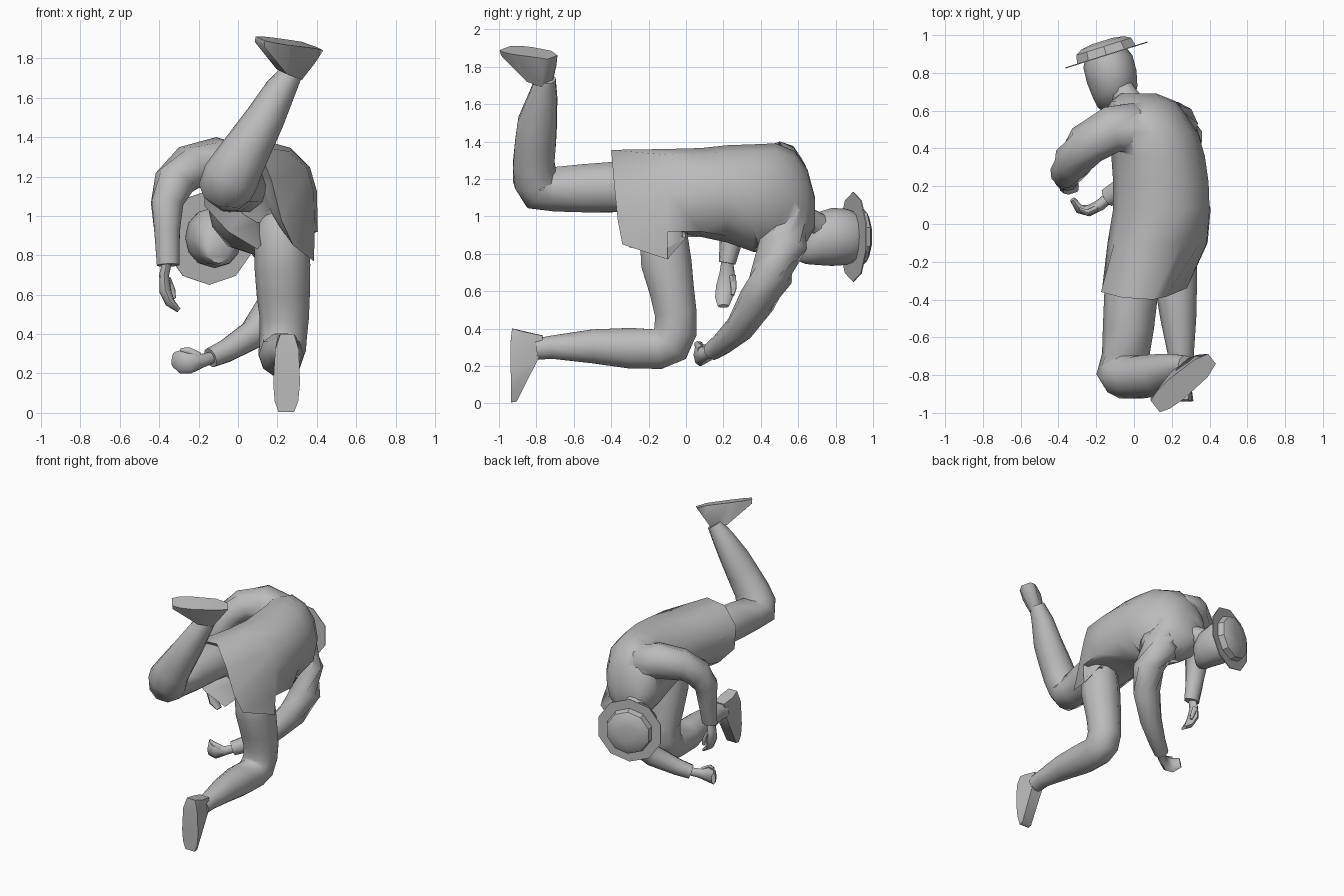
import bpy, bmesh, math
from mathutils import Vector, Matrix

grey = bpy.data.materials.new("plain_grey")
grey.diffuse_color = (0.5, 0.5, 0.5, 1)


def finish(name, bm, angle):
    bmesh.ops.recalc_face_normals(bm, faces=bm.faces)
    me = bpy.data.meshes.new(name)
    bm.to_mesh(me)
    bm.free()
    me.materials.append(grey)
    for p in me.polygons:
        p.use_smooth = True
    me.set_sharp_from_angle(angle=math.radians(angle))
    ob = bpy.data.objects.new(name, me)
    bpy.context.collection.objects.link(ob)
    return ob


def skin(name, rings, cap_start=True, cap_end=True, angle=50):
    """Join rings of points into one surface."""
    bm = bmesh.new()
    vs = [[bm.verts.new(p) for p in ring] for ring in rings]
    n = len(vs[0])
    for a, b in zip(vs, vs[1:]):
        for i in range(n):
            j = (i + 1) % n
            bm.faces.new((a[i], a[j], b[j], b[i]))
    if cap_start:
        bm.faces.new(vs[0])
    if cap_end:
        bm.faces.new(vs[-1])
    return finish(name, bm, angle)


def tube(name, path, side=(1, 0, 0), n=10, axis=None, angle=60, cap=True):
    """Loft round or oval rings (x, y, z, radius, second radius) along a path."""
    pts = [Vector(p[:3]) for p in path]
    rings = []
    for i, p in enumerate(path):
        if axis:
            t = Vector(axis).normalized()
        else:
            ahead = (pts[min(i + 1, len(pts) - 1)] - pts[i]).normalized()
            behind = (pts[i] - pts[max(i - 1, 0)]).normalized()
            t = (ahead + behind).normalized()
        u = Vector(side)
        u = (u - t * u.dot(t)).normalized()
        v = t.cross(u)
        ru, rv = p[3], p[-1]
        rings.append([pts[i] + u * ru * math.cos(k * math.tau / n)
                      + v * rv * math.sin(k * math.tau / n) for k in range(n)])
    return skin(name, rings, cap_start=cap, angle=angle)


# Coat: shaped hem, then oval sections (y, x min, x max, z min, z max)
hem = [(.10, -.40, 1.355), (.17, -.385, 1.18), (.22, -.365, .98), (.28, -.34, .85),
       (.385, -.10, .77), (.32, .0, .885), (.15, -.02, .9), (.10, -.30, .83),
       (-.05, -.33, .92), (-.17, -.35, 1.05), (-.175, -.36, 1.22), (-.06, -.39, 1.34)]
sections = [(-.10, -.14, .385, .89, 1.36), (.08, -.11, .40, .89, 1.365),
            (.22, -.11, .395, .86, 1.38), (.36, -.12, .375, .81, 1.385),
            (.48, -.15, .34, .80, 1.39), (.58, -.16, .275, .81, 1.35),
            (.65, -.12, .22, .87, 1.25), (.69, -.07, .12, .94, 1.10)]
seat = Vector((.1, -.05, 1.1))
rings = [[Vector(p).lerp(seat, .5) for p in hem], [Vector(p) for p in hem]]
for y, x0, x1, z0, z1 in sections:
    ring = []
    for k in range(12):
        a = k * math.tau / 12
        ring.append(Vector(((x0 + x1) / 2 + (x1 - x0) / 2 * math.sin(a), y,
                            (z0 + z1) / 2 + (z1 - z0) / 2 * math.cos(a))))
    if y < .1:  # coat skirt drapes over the kneeling thigh
        ring[4] += Vector((.04, 0, -.09))
        ring[5] += Vector((.06, 0, 0))
    rings.append(ring)
coat = skin("coat", rings, angle=60)

# Sleeves, merged into the coat
sleeves = [
    tube("bent_sleeve", [
        (.06, .50, 1.16, .10), (-.02, .51, 1.24, .135), (-.12, .50, 1.27, .13),
        (-.25, .42, 1.245, .115), (-.325, .33, 1.17, .105), (-.36, .27, 1.06, .085),
        (-.36, .25, .92, .068), (-.355, .22, .75, .045, .06)], side=(0, 1, .3)),
    tube("reaching_sleeve", [
        (.10, .49, 1.10, .09), (.155, .51, 1.0, .14), (.205, .51, .84, .14),
        (.25, .46, .69, .115), (.20, .38, .55, .10), (.08, .285, .40, .078),
        (-.06, .19, .315, .06), (-.14, .14, .28, .052)], side=(0, 0, 1))]
bpy.context.view_layer.objects.active = coat
for sleeve in sleeves:
    mod = coat.modifiers.new("join", 'BOOLEAN')
    mod.operation = 'UNION'
    mod.solver = 'EXACT'
    mod.object = sleeve
    bpy.ops.object.modifier_apply(modifier=mod.name)
    bpy.data.objects.remove(sleeve)

# Trouser legs
tube("raised_leg", [
    (.03, -.10, 1.14, .13), (-.01, -.30, 1.16, .145), (-.03, -.55, 1.15, .135),
    (-.045, -.70, 1.145, .125), (-.055, -.78, 1.15, .145, .13), (-.035, -.805, 1.2, .145, .125),
    (.01, -.815, 1.28, .13, .115), (.075, -.805, 1.39, .115), (.14, -.795, 1.5, .10, .11),
    (.215, -.765, 1.64, .08), (.28, -.75, 1.74, .055)], cap=False)
tube("kneeling_leg", [
    (.20, -.10, 1.0, .10), (.22, -.12, .9, .135), (.225, -.105, .75, .142),
    (.23, -.075, .6, .135, .125), (.235, -.055, .48, .125, .118), (.23, -.055, .39, .12, .12),
    (.225, -.085, .32, .12, .123), (.22, -.15, .29, .115, .113), (.22, -.3, .295, .114),
    (.235, -.5, .305, .095), (.25, -.72, .30, .065), (.25, -.8, .29, .06)], cap=False)

# Hands with thumbs
tube("hanging_hand", [
    (-.36, .22, .77, .025, .03), (-.375, .22, .70, .025, .04), (-.37, .215, .62, .03, .055),
    (-.345, .20, .56, .025, .045), (-.30, .20, .52, .012, .03)], n=8)
tube("hanging_thumb", [(-.36, .25, .68, .02), (-.335, .255, .62, .018), (-.325, .25, .58, .01)], n=6)
tube("reaching_hand", [
    (-.12, .15, .285, .03), (-.18, .10, .265, .035, .03), (-.24, .07, .26, .06, .03),
    (-.29, .08, .26, .06, .025), (-.325, .13, .27, .04, .015)], side=(0, 0, 1), n=8)
tube("reaching_thumb", [(-.2, .08, .29, .02), (-.25, .06, .315, .018), (-.29, .08, .32, .01)],
     side=(0, 0, 1), n=6)


# Feet: one shape with the sole on z = 0, heel at y = 0, toe towards -y
def foot(name, heel, toe, up, ankle):
    heel = Vector(heel)
    y = (heel - Vector(toe)).normalized()
    z = Vector(up)
    z = (z - y * z.dot(y)).normalized()
    x = y.cross(z)
    place = Matrix.Translation(heel) @ Matrix((x, y, z)).transposed().to_4x4()
    half = [(.035, 0, .01), (.06, -.08, 0), (.068, -.25, 0), (.06, -.34, 0), (.04, -.395, 0),
            (.04, -.39, .03), (.06, -.29, .045), (.05, -.22, .10), (.045, ankle - .11, .155),
            (.04, ankle, .175), (.05, ankle / 2, .08)]
    bm = bmesh.new()
    for s in (1, -1):
        for px, py, pz in half:
            bm.verts.new(place @ Vector((px * s, py, pz)))
    bmesh.ops.convex_hull(bm, input=bm.verts)
    finish(name, bm, 60)


foot("kneeling_foot", (.25, -.94, .40), (.245, -.935, .005), (0, 1, 0), -.04)
foot("raised_foot", (.415, -.715, 1.86), (.115, -.965, 1.90), (-.19, .23, -1), -.09)

# Neck and head
tube("neck", [(.02, .6, 1.01, .07), (-.04, .67, .97, .07), (-.11, .76, .91, .08)], cap=False)
tube("head", [
    (-.10, .605, .82, .055, .06), (-.095, .64, .855, .10, .11), (-.10, .70, .88, .122, .14),
    (-.118, .78, .89, .135, .155), (-.138, .86, .89, .134, .15), (-.15, .91, .89, .11, .13)],
    axis=(-.25, 1, 0), n=12)

# Hat: flat brim with a low crown, turned around a tilted axis
tilt = Vector((-.3, .95, 0)).normalized()
centre = Vector((-.145, .892, .89))
profile = [(0, .14), (0, .24), (.006, .24), (.006, .17), (.05, .16), (.07, .125), (.08, .06)]
tube("hat", [(*(centre + tilt * h), r) for h, r in profile], side=(0, 0, 1), axis=tilt,
     n=10, angle=35)
